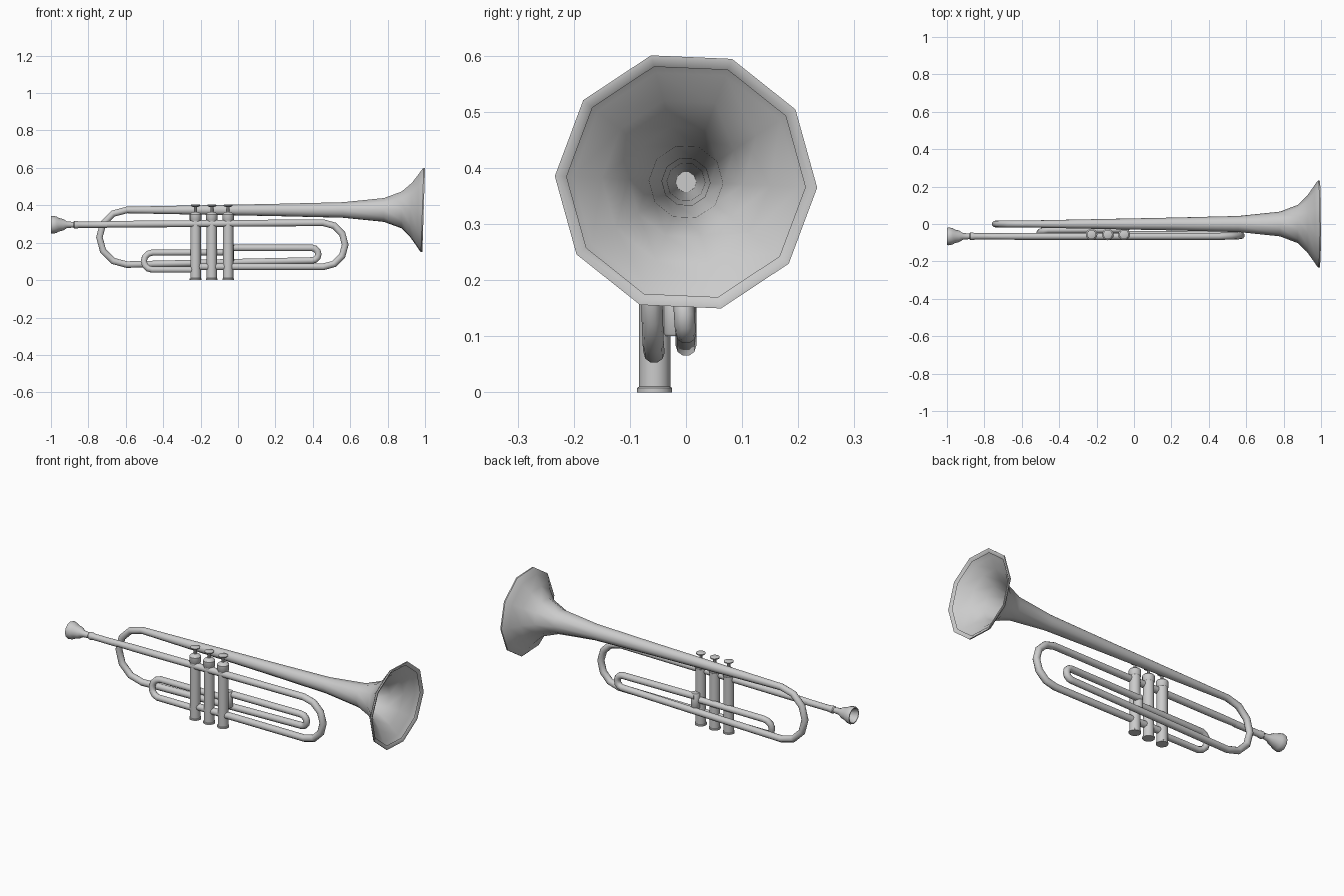
import bpy, bmesh, math
from mathutils import Vector

if "Cube" in bpy.data.objects:
    bpy.data.objects.remove(bpy.data.objects["Cube"])


def skin(name, rings, cap=False):
    """Bridge equal rings of points into a smooth-shaded mesh."""
    bm = bmesh.new()
    loops = [[bm.verts.new(p) for p in ring] for ring in rings]
    n = len(loops[0])
    for a, b in zip(loops, loops[1:]):
        for i in range(n):
            j = (i + 1) % n
            bm.faces.new((a[i], a[j], b[j], b[i]))
    if cap:
        bm.faces.new(loops[0][::-1])
        bm.faces.new(loops[-1])
    mesh = bpy.data.meshes.new(name)
    bm.to_mesh(mesh)
    bm.free()
    ob = bpy.data.objects.new(name, mesh)
    bpy.context.collection.objects.link(ob)
    bpy.context.view_layer.objects.active = ob
    bpy.ops.object.select_all(action='DESELECT')
    ob.select_set(True)
    bpy.ops.object.shade_smooth_by_angle(angle=math.radians(42))
    return ob


def ring(centre, tangent, r, sides, turn=0.0):
    t = Vector(tangent).normalized()
    u = (Vector((0, 1, 0)) - t * t.y).normalized()
    v = t.cross(u)
    return [Vector(centre) + r * (math.cos(a) * u + math.sin(a) * v)
            for a in (turn + math.tau * i / sides for i in range(sides))]


def tube(name, points, r, sides=10, r_start=None):
    pts = [Vector(p) for p in points]
    rings = []
    for i, p in enumerate(pts):
        tan = pts[min(i + 1, len(pts) - 1)] - pts[max(i - 1, 0)]
        if 0 < i < len(pts) - 1:
            tan = (pts[i + 1] - p).normalized() + (p - pts[i - 1]).normalized()
        rings.append(ring(p, tan, r_start if r_start and i == 0 else r, sides))
    return skin(name, rings, cap=True)


def lathe(name, origin, axis, profile, sides, cap=False, turn=0.0):
    return skin(name, [ring(Vector(origin) + Vector(axis) * t, axis, r, sides, turn)
                       for t, r in profile], cap)


def bow(cx, z0, z1, y0, y1, side, steps=6):
    """Half-circle bend from height z0 to z1, bulging to side (+1 or -1)."""
    zc, r = (z0 + z1) / 2, (z0 - z1) / 2
    out = []
    for i in range(steps + 1):
        a = math.pi * i / steps
        out.append((cx + side * abs(r) * math.sin(a), y0 + (y1 - y0) * i / steps,
                    zc + r * math.cos(a)))
    return out


# Bell: long taper, flare and rolled rim, ten-sided
bell = lathe("bell", (0, 0, 0.375), (1, 0, 0),
             [(-0.6, 0.018), (-0.2, 0.026), (0.2, 0.034), (0.56, 0.043), (0.78, 0.066),
              (0.875, 0.102), (0.925, 0.15), (0.962, 0.202), (0.977, 0.225),
              (0.986, 0.234), (0.993, 0.234), (0.993, 0.226), (0.984, 0.213)],
             10, turn=math.radians(-2.5))
for v in bell.data.vertices:
    if v.co.x > 0.9:
        v.co.x += 0.032 * (v.co.z - 0.375)

# Bell pipe: back bow, lower leg, small front bow and return to the valves
tube("bell_pipe",
     [(-0.57, 0, 0.375)] + bow(-0.595, 0.375, 0.083, 0, 0, -1)
     + bow(0.396, 0.105, 0.172, 0, -0.006, 1) + [(-0.05, -0.012, 0.172)], 0.0185)

# Lead pipe and main tuning bow
tube("lead_pipe",
     [(-0.9, -0.066, 0.297), (-0.6, -0.066, 0.299)]
     + bow(0.455, 0.307, 0.071, -0.066, -0.057, 1) + [(-0.227, -0.057, 0.071)],
     0.019, r_start=0.013)

# Valve slide with its bow at the back
tube("valve_slide",
     [(-0.04, -0.03, 0.149)] + bow(-0.458, 0.147, 0.056, -0.032, -0.058, -1)
     + [(-0.22, -0.058, 0.056)], 0.0175)
lathe("slide_joint", (-0.045, -0.02, 0.1), (0, 0, 1),
      [(0, 0.02), (0.005, 0.024), (0.085, 0.024), (0.09, 0.02)], 12, cap=True)

# Mouthpiece: shank, outer cup, rim and hollow inside
lathe("mouthpiece", (-1, -0.066, 0.296), (1, 0, 0),
      [(0.07, 0.006), (0.05, 0.022), (0.015, 0.036), (0, 0.04), (0, 0.045), (0.008, 0.048),
       (0.03, 0.044), (0.042, 0.036), (0.065, 0.031), (0.085, 0.018), (0.12, 0.015),
       (0.125, 0.02), (0.14, 0.02), (0.15, 0.017), (0.3, 0.017)], 12)

# Three valves with caps, stems and finger buttons
for n, x in enumerate((-0.227, -0.14, -0.053), 1):
    base = (x, -0.056, 0)
    lathe(f"valve_body_{n}", base, (0, 0, 1),
          [(0, 0.031), (0.008, 0.031), (0.01, 0.028), (0.32, 0.028)], 16, cap=True)
    lathe(f"valve_cap_{n}", base, (0, 0, 1),
          [(0.318, 0.028), (0.322, 0.031), (0.352, 0.031), (0.357, 0.026),
           (0.363, 0.018), (0.365, 0.008)], 16, cap=True)
    lathe(f"valve_stem_{n}", base, (0, 0, 1), [(0.36, 0.008), (0.394, 0.008)], 8)
    lathe(f"finger_button_{n}", base, (0, 0, 1),
          [(0.391, 0.012), (0.396, 0.024), (0.402, 0.025), (0.405, 0.019)], 16, cap=True)
